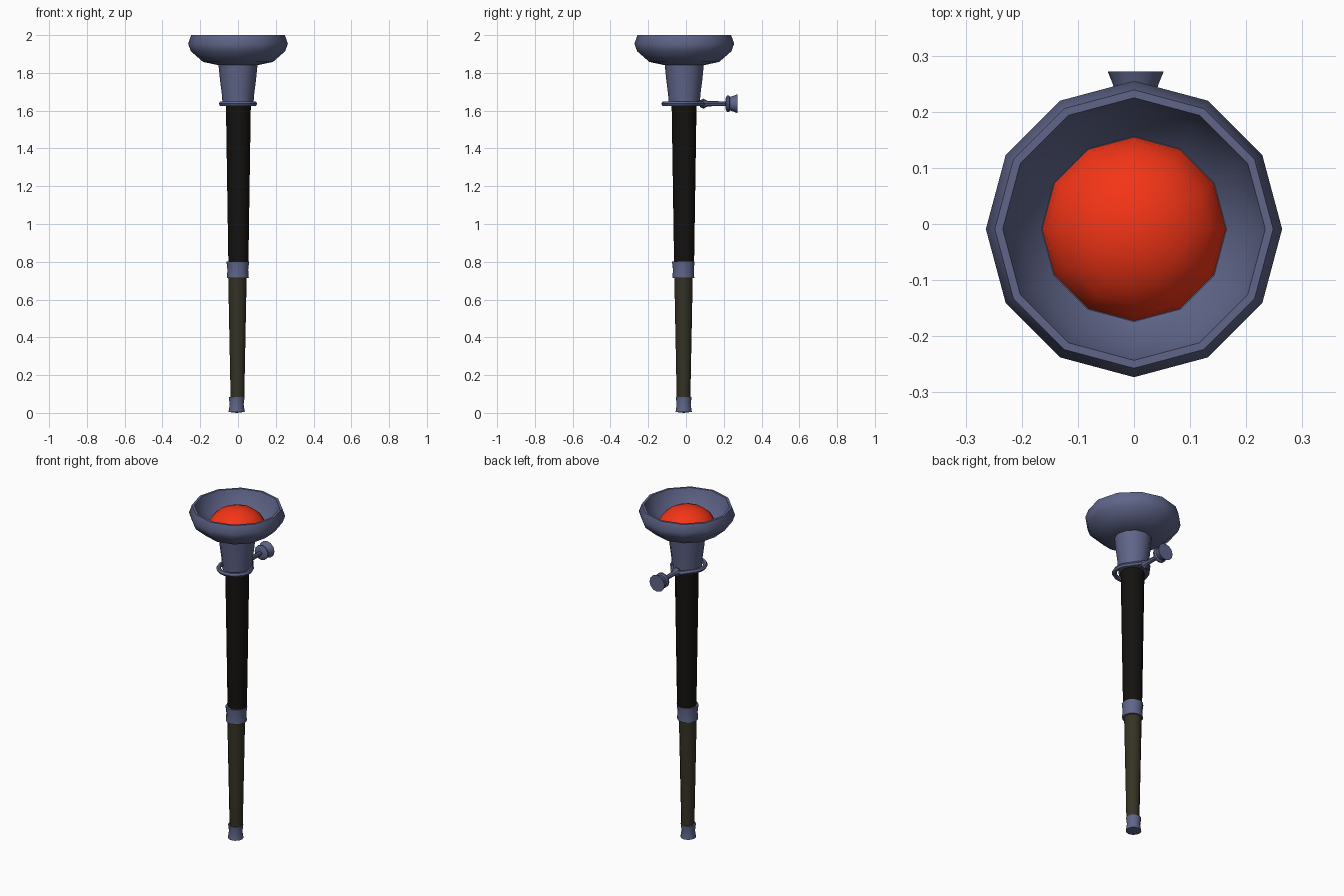
import bpy, bmesh, math
from mathutils import Matrix

if "Cube" in bpy.data.objects:
    bpy.data.objects.remove(bpy.data.objects["Cube"])


def material(name, rgb):
    m = bpy.data.materials.new(name)
    m.diffuse_color = (*rgb, 1)
    m.use_nodes = True
    m.node_tree.nodes["Principled BSDF"].inputs["Base Color"].default_value = m.diffuse_color
    return m


METAL = material("blue_grey_metal", (0.115, 0.13, 0.25))
GRIP = material("black_grip", (0.007, 0.006, 0.005))
WOOD = material("dark_olive_wood", (0.036, 0.032, 0.018))
RED = material("glowing_red", (0.9, 0.035, 0.008))


def finish(obj, mat, angle=35):
    obj.data.materials.append(mat)
    bpy.ops.object.select_all(action='DESELECT')
    bpy.context.view_layer.objects.active = obj
    obj.select_set(True)
    bpy.ops.object.shade_smooth_by_angle(angle=math.radians(angle))


def lathe(name, profile, mat, center=(0, -0.009, 0), sides=12, along_y=False, angle=35):
    """Revolve (radius, height) points; a radius of 0 closes the end."""
    bm = bmesh.new()
    rings = []
    for r, h in profile:
        rings.append([bm.verts.new((r * math.cos(i * math.tau / sides),
                                    r * math.sin(i * math.tau / sides), h))
                      for i in range(sides)])
    for a, b in zip(rings, rings[1:]):
        for i in range(sides):
            j = (i + 1) % sides
            bm.faces.new((a[i], a[j], b[j], b[i]))
    bmesh.ops.remove_doubles(bm, verts=bm.verts, dist=1e-5)
    bmesh.ops.recalc_face_normals(bm, faces=bm.faces)
    if along_y:
        bmesh.ops.transform(bm, matrix=Matrix.Rotation(-math.pi / 2, 4, 'X'), verts=bm.verts)
    me = bpy.data.meshes.new(name)
    bm.to_mesh(me)
    bm.free()
    obj = bpy.data.objects.new(name, me)
    obj.location = center
    bpy.context.collection.objects.link(obj)
    finish(obj, mat, angle)
    return obj


# Staff: end cap, lower wood, middle collar, upper grip
lathe("end_cap", [(0, 0), (0.043, 0.005), (0.037, 0.045), (0.042, 0.085), (0, 0.085)],
      METAL, (-0.007, -0.012, 0))
lathe("lower_shaft", [(0, 0.07), (0.036, 0.07), (0.049, 0.73), (0, 0.73)],
      WOOD, (-0.003, -0.013, 0))
lathe("middle_collar", [(0, 0.715), (0.058, 0.715), (0.055, 0.757), (0.06, 0.802), (0, 0.802)],
      METAL, (-0.001, -0.014, 0))
lathe("upper_grip", [(0, 0.79), (0.053, 0.79), (0.066, 1.635), (0, 1.635)],
      GRIP, (0.002, -0.01, 0))

# Neck and open bowl
lathe("neck", [(0, 1.628), (0.081, 1.628), (0.086, 1.69), (0.095, 1.76), (0.104, 1.85), (0, 1.85)],
      METAL)
lathe("bowl", [(0, 1.84), (0.1, 1.84), (0.185, 1.858), (0.25, 1.915), (0.264, 1.955),
               (0.248, 2.0), (0.234, 2.0), (0.21, 1.925), (0.165, 1.875), (0, 1.87)],
      METAL, angle=45)

# Red dome inside the bowl
dome = [(0.167 * math.cos(a), 1.857 + 0.138 * math.sin(a))
        for a in (k * math.pi / 10 for k in range(5))]
lathe("red_dome", dome + [(0, 1.995)], RED, angle=60)

# Teardrop wire loop around the neck
loop = [(0.09 * math.cos(math.radians(a)), -0.028 + 0.09 * math.sin(math.radians(a)))
        for a in range(-210, 31, 20)] + [(0.028, 0.088), (-0.028, 0.088)]
cu = bpy.data.curves.new("neck_loop", 'CURVE')
cu.dimensions = '3D'
cu.bevel_depth = 0.013
cu.bevel_resolution = 1
sp = cu.splines.new('POLY')
sp.points.add(len(loop) - 1)
for p, (x, y) in zip(sp.points, loop):
    p.co = (x, y, 1.637, 1)
sp.use_cyclic_u = True
ob = bpy.data.objects.new("neck_loop", cu)
bpy.context.collection.objects.link(ob)
bpy.ops.object.select_all(action='DESELECT')
bpy.context.view_layer.objects.active = ob
ob.select_set(True)
bpy.ops.object.convert(target='MESH')
loop_obj = bpy.context.object
loop_obj.data.materials.clear()
finish(loop_obj, METAL, 50)

# Side rod with bead and flared knob
lathe("side_rod", [(0, 0.07), (0.018, 0.075), (0.027, 0.092), (0.014, 0.115), (0.012, 0.215), (0, 0.215)],
      METAL, (0.002, 0, 1.637), 8, True)
lathe("side_knob", [(0, 0.21), (0.03, 0.21), (0.044, 0.217), (0.044, 0.227), (0.036, 0.233),
                    (0.041, 0.25), (0.05, 0.272), (0, 0.272)],
      METAL, (0.003, 0, 1.637), 12, True)
